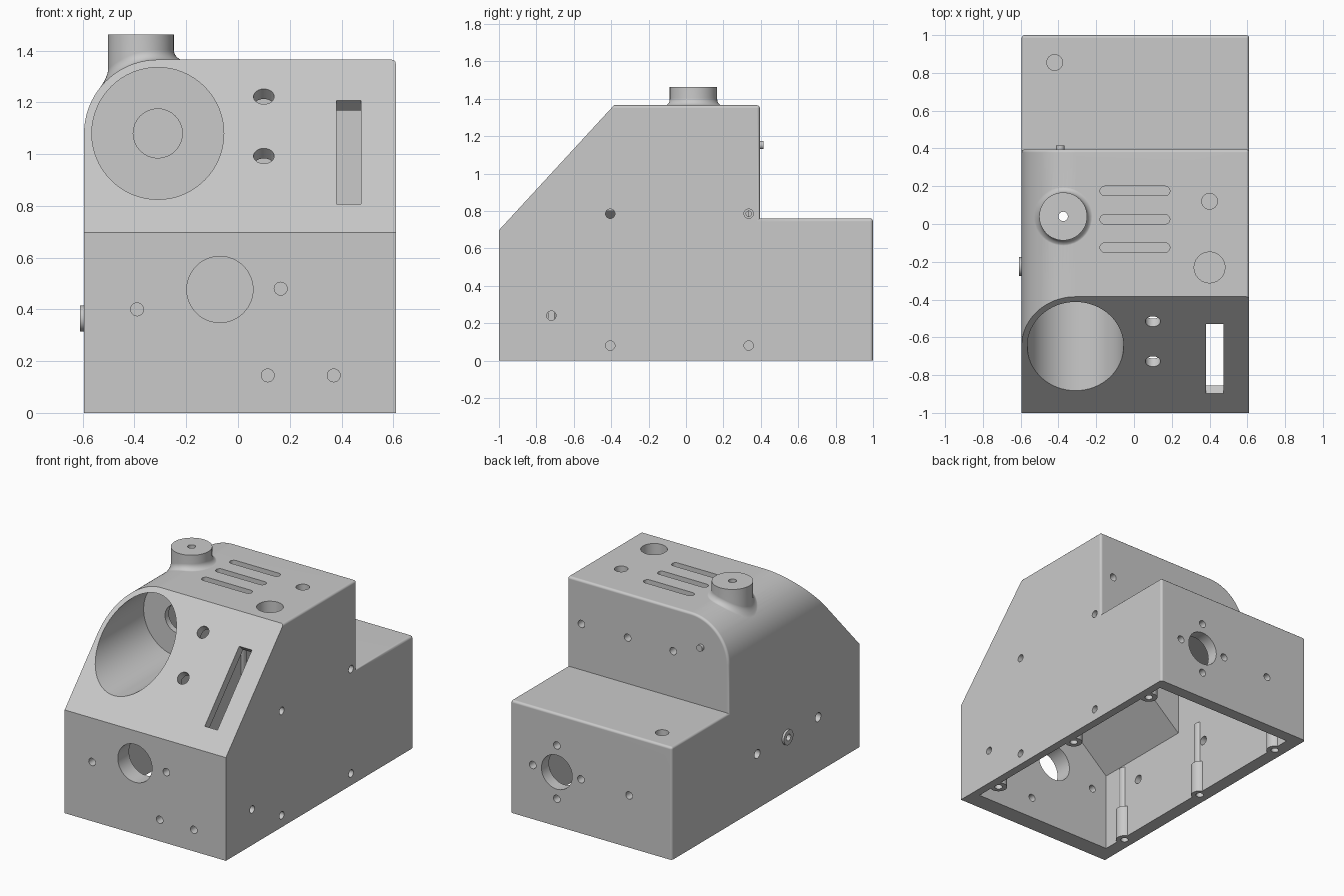
import bpy, bmesh
from math import sin, cos, pi, sqrt
from mathutils import Matrix

cube = bpy.data.objects.get("Cube")
if cube:
    bpy.data.objects.remove(cube, do_unlink=True)

grey = bpy.data.materials.new("light_grey")
grey.use_nodes = True
COLOUR = (0.59, 0.59, 0.59, 1)
grey.diffuse_color = COLOUR
grey.node_tree.nodes["Principled BSDF"].inputs["Base Color"].default_value = COLOUR

L, R, TOP = -0.595, 0.61, 1.365
CX, CZ, ROUND = -0.31, 1.08, 0.285      # centre and radius of the rounded shoulder


def make(name, bm):
    bmesh.ops.recalc_face_normals(bm, faces=bm.faces)
    mesh = bpy.data.meshes.new(name)
    bm.to_mesh(mesh)
    bm.free()
    mesh.materials.append(grey)
    ob = bpy.data.objects.new(name, mesh)
    bpy.context.scene.collection.objects.link(ob)
    return ob


def prism(name, pts, axis, lo, hi, matrix=None):
    """Extrude a 2D outline along an axis."""
    place = {"X": lambda u, v, w: (w, u, v),
             "Y": lambda u, v, w: (u, w, v),
             "Z": lambda u, v, w: (u, v, w)}[axis]
    bm = bmesh.new()
    a = [bm.verts.new(place(u, v, lo)) for u, v in pts]
    b = [bm.verts.new(place(u, v, hi)) for u, v in pts]
    bm.faces.new(a)
    bm.faces.new(b)
    for i in range(len(pts)):
        j = (i + 1) % len(pts)
        bm.faces.new((a[i], a[j], b[j], b[i]))
    if matrix:
        bm.transform(matrix)
    return make(name, bm)


def arc(u, v, r, start, end, n):
    return [(u + r * cos(start + (end - start) * i / n),
             v + r * sin(start + (end - start) * i / n)) for i in range(n + 1)]


def rod(axis, u, v, r, lo, hi, matrix=None, n=32):
    return prism("rod", arc(u, v, r, 0, 2 * pi, n)[:-1], axis, lo, hi, matrix)


def box(u0, u1, v0, v1, lo, hi, matrix=None):
    return prism("box", [(u0, v0), (u1, v0), (u1, v1), (u0, v1)], "Z", lo, hi, matrix)


def combine(target, tool, operation="DIFFERENCE"):
    mod = target.modifiers.new("bool", "BOOLEAN")
    mod.operation, mod.solver, mod.object = operation, "EXACT", tool
    bpy.context.view_layer.update()
    graph = bpy.context.evaluated_depsgraph_get()
    mesh = bpy.data.meshes.new_from_object(target.evaluated_get(graph))
    target.modifiers.clear()
    target.data = mesh
    bpy.data.objects.remove(tool, do_unlink=True)


def shell(name, side, x0, x1, r):
    """Side outline crossed with a front outline that has one round shoulder."""
    ob = prism(name, side, "X", x0, x1)
    front = [(CX - r, -1), (R + 1, -1), (R + 1, CZ + r)]
    front += arc(CX, CZ, r, pi / 2, pi, 24)
    combine(ob, prism("front_outline", front, "Y", -2, 2), "INTERSECT")
    return ob


# Outer housing
housing = shell("housing", [(-1, 0), (-1, 0.697), (-0.385, TOP), (0.395, TOP),
                            (0.395, 0.76), (1, 0.76), (1, 0)], L, R, ROUND)

# Soften the rear and top edges
bm = bmesh.new()
bm.from_mesh(housing.data)
bmesh.ops.remove_doubles(bm, verts=bm.verts, dist=1e-4)
soft = []
for e in bm.edges:
    mid = (e.verts[0].co + e.verts[1].co) / 2
    if e.is_manifold and e.calc_face_angle_signed() > 1 and mid.z > 0.02 and mid.y > -0.35:
        soft.append(e)
bmesh.ops.bevel(bm, geom=soft, offset=0.016, segments=3, profile=0.5, affect="EDGES")
bm.to_mesh(housing.data)
bm.free()


# Chimney with a flared foot that follows the shoulder
def surface(x):
    return TOP if x > CX else CZ + sqrt(max(0, ROUND ** 2 - (x - CX) ** 2))


PX, PY, PR, FLARE = -0.375, 0.04, 0.127, 0.04
rings = [(PR + FLARE, -0.03)]
rings += [(PR + FLARE * (1 - sin(k * pi / 12)), FLARE * (1 - cos(k * pi / 12)) - 0.002)
          for k in range(7)]
rings.append((PR, None))
bm = bmesh.new()
loops = []
for r, h in rings:
    loop = []
    for x, y in arc(PX, PY, r, 0, 2 * pi, 48)[:-1]:
        loop.append(bm.verts.new((x, y, 1.462 if h is None else surface(x) + h)))
    loops.append(loop)
for a, b in zip(loops, loops[1:]):
    for i in range(48):
        j = (i + 1) % 48
        bm.faces.new((a[i], a[j], b[j], b[i]))
bm.faces.new(loops[-1])
core = bm.verts.new((PX, PY, 1.25))
for i in range(48):
    bm.faces.new((loops[0][i], loops[0][(i + 1) % 48], core))
combine(housing, make("chimney", bm), "UNION")

# Small spigots on the side and the back
combine(housing, rod("X", -0.225, 0.365, 0.05, -0.61, -0.57), "UNION")
combine(housing, rod("Y", -0.39, 1.152, 0.022, 0.36, 0.415), "UNION")

# Inner cavity, leaving the cup housing, thick roof, pocket and screw posts standing
cavity = shell("cavity", [(-0.88, -0.1), (-0.88, 0.742), (-0.363, 1.305), (0.335, 1.305),
                          (0.335, 0.7), (0.92, 0.7), (0.92, -0.1)], -0.505, 0.555, 0.225)
cup_block = [(-0.65, 0.41), (-0.2, 0.8), (-0.02, 0.8), (-0.02, 1.5), (-0.65, 1.5)]
combine(cavity, prism("cup_block", cup_block, "Y", -1.1, -0.16))
combine(cavity, box(-0.2, 0.7, -0.33, 0.45, 1.18, 1.5))
combine(cavity, box(-0.7, -0.34, 0.77, 1.05, 0.58, 0.9))
for x in (-0.525, 0.53):
    for y in (-0.72, 0.03, 0.78):
        combine(cavity, rod("Z", x, y, 0.055, -0.2, 0.22))
        combine(cavity, rod("Z", x, y, 0.035, 0.1, 0.52, n=16))
combine(housing, cavity)

# Round cup in the sloped panel and its rear opening
combine(housing, rod("Y", CX, CZ, 0.255, -1.2, -0.2, n=64))
combine(housing, rod("Y", CX, CZ, 0.095, -0.3, -0.1))

# Holes square to the sloped panel
tilt = Matrix(((1, 0, 0, 0), (0, 0.676, -0.737, -1), (0, 0.737, 0.676, 0.7), (0, 0, 0, 1)))
combine(housing, box(0.38, 0.475, 0.149, 0.692, -0.1, 0.05, tilt))
for s in (0.4, 0.712):
    combine(housing, rod("Z", 0.1, s, 0.04, -0.1, 0.05, tilt))

# Round holes: axis, range along the axis, then centre and radius of each
HOLES = [
    ("Y", -1.1, -0.8, [(-0.07, 0.477, 0.128), (-0.39, 0.4, 0.025), (0.165, 0.48, 0.025),
                       (0.115, 0.145, 0.025), (0.37, 0.145, 0.025)]),
    ("Y", 0.85, 1.1, [(0.265, 0.365, 0.115), (0.445, 0.365, 0.025), (0.085, 0.365, 0.025),
                      (0.265, 0.545, 0.025), (0.265, 0.185, 0.025), (-0.275, 0.352, 0.025)]),
    ("Y", 0.3, 0.5, [(0.505, 1.07, 0.025), (0.16, 1.07, 0.025), (-0.18, 1.07, 0.025)]),
    ("X", 0.5, 0.7, [(-0.405, 0.08, 0.025), (0.335, 0.08, 0.025), (-0.405, 0.785, 0.025),
                     (0.335, 0.785, 0.014), (-0.72, 0.24, 0.025)]),
    ("X", 0.58, 0.7, [(0.335, 0.785, 0.025)]),
    ("X", -0.7, -0.45, [(0.09, 0.37, 0.03), (-0.56, 0.37, 0.03)]),
    ("X", -0.7, -0.58, [(-0.225, 0.365, 0.022)]),
    ("Z", 1.2, 1.6, [(0.4, 0.12, 0.042), (0.4, -0.23, 0.082), (PX, PY, 0.025)]),
    ("Z", 0.6, 0.9, [(-0.42, 0.855, 0.042)]),
    ("Z", -0.1, 0.18, [(x, y, 0.025) for x in (-0.525, 0.53) for y in (-0.72, 0.03, 0.78)]),
]
for axis, lo, hi, holes in HOLES:
    for u, v, r in holes:
        combine(housing, rod(axis, u, v, r, lo, hi, n=48 if r > 0.1 else 24))

# Vent slots with round ends
for y in (-0.125, 0.025, 0.175):
    outline = arc(0.165, y, 0.025, -pi / 2, pi / 2, 10) + arc(-0.155, y, 0.025, pi / 2, 1.5 * pi, 10)
    combine(housing, prism("vent", outline, "Z", 1.2, 1.5))

# Smooth curved faces, keep crisp edges and flat panels
bpy.ops.object.select_all(action="DESELECT")
housing.select_set(True)
bpy.context.view_layer.objects.active = housing
bpy.ops.object.shade_smooth_by_angle(angle=0.6)
housing.modifiers.new("flat_panels", "WEIGHTED_NORMAL").keep_sharp = True
